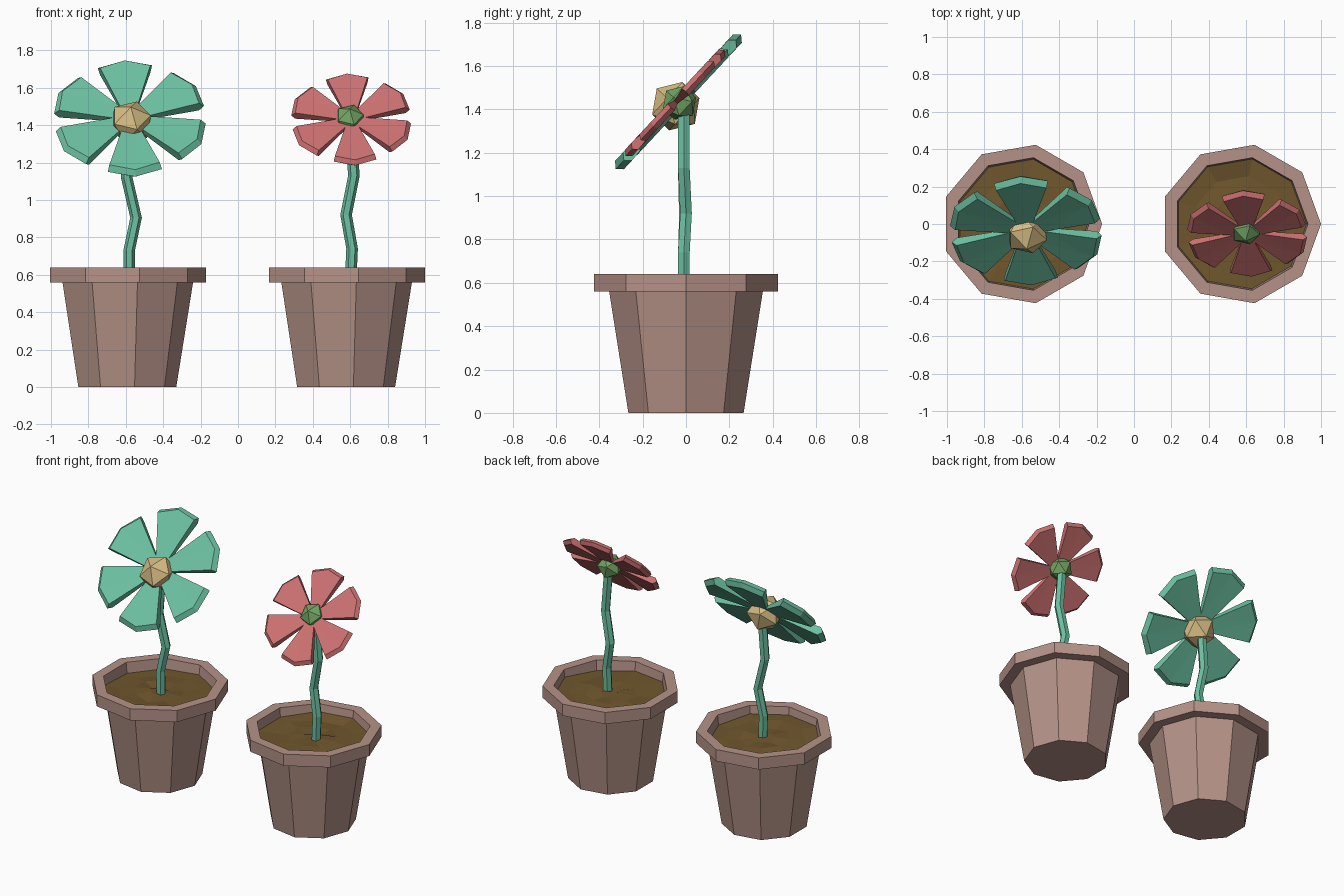
import bpy, bmesh, math, random
from mathutils import Matrix, Vector

random.seed(4)
default = bpy.data.objects.get("Cube")
if default:
    bpy.data.objects.remove(default)


def material(name, colour):
    m = bpy.data.materials.new(name)
    m.use_nodes = True
    m.diffuse_color = (*colour, 1)
    m.node_tree.nodes["Principled BSDF"].inputs["Base Color"].default_value = (*colour, 1)
    return m


CLAY = material("clay", (0.46, 0.29, 0.245))
SOIL = material("soil", (0.16, 0.095, 0.026))
GREEN = material("sea green", (0.15, 0.53, 0.36))
RED = material("coral red", (0.61, 0.165, 0.165))
TAN = material("tan yellow", (0.68, 0.51, 0.23))
LEAF = material("leaf green", (0.17, 0.37, 0.125))


def finish(bm, name, mat):
    mesh = bpy.data.meshes.new(name)
    bm.to_mesh(mesh)
    bm.free()
    mesh.materials.append(mat)
    obj = bpy.data.objects.new(name, mesh)
    bpy.context.collection.objects.link(obj)
    return obj


def loft(bm, rings, sides, cap_start=False, cap_end=False):
    """Join horizontal rings given as (x, y, z, radius)."""
    loops = []
    for x, y, z, r in rings:
        angles = [math.tau * i / sides for i in range(sides)]
        loops.append([bm.verts.new((x + r * math.cos(a), y + r * math.sin(a), z)) for a in angles])
    for low, high in zip(loops, loops[1:]):
        for i in range(sides):
            j = (i + 1) % sides
            bm.faces.new((low[i], low[j], high[j], high[i]))
    if cap_start:
        bm.faces.new(loops[0][::-1])
    if cap_end:
        bm.faces.new(loops[-1])
    return loops


def pot(side, x):
    # Tapered body, overhanging rim and inner lip
    profile = [(0.27, 0), (0.36, 0.56), (0.43, 0.56), (0.43, 0.64), (0.36, 0.64), (0.345, 0.52)]
    bm = bmesh.new()
    loft(bm, [(x, 0, z, r) for r, z in profile], 9, cap_start=True)
    finish(bm, side + "_pot", CLAY)

    # Uneven earth
    bm = bmesh.new()
    loops = loft(bm, [(x, 0, 0.578, r) for r in (0.353, 0.26, 0.16, 0.06)], 9, cap_end=True)
    for loop in loops:
        for v in loop:
            v.co.z += random.uniform(-0.012, 0.014)
    finish(bm, side + "_soil", SOIL)


def stem(side, path):
    bm = bmesh.new()
    loft(bm, [(x, y, z, 0.031) for x, y, z in path], 6, True, True)
    finish(bm, side + "_stem", GREEN)


def add_petal(bm, matrix):
    # Wedge that widens and thickens outwards, with a bevelled three-point tip
    def point(r, w, t):
        return bm.verts.new(matrix @ Vector((r, w, t)))

    def layer(t):
        s = math.copysign(1, t)
        return [point(0.06, 0.04, s * 0.012), point(0.355, 0.135, t), point(0.4, 0, t),
                point(0.355, -0.135, t), point(0.06, -0.04, s * 0.012)]

    front, back = layer(0.028), layer(-0.028)
    edge = [point(0.38, 0.145, 0), point(0.425, 0, 0), point(0.38, -0.145, 0)]
    for f in (front, back):
        bm.faces.new((f[0], f[1], f[2]))
        bm.faces.new((f[0], f[2], f[4]))
        bm.faces.new((f[4], f[2], f[3]))
        for i in (0, 1):
            bm.faces.new((f[i + 1], edge[i], edge[i + 1], f[i + 2]))
    bm.faces.new((front[0], front[1], edge[0], back[1], back[0]))
    bm.faces.new((front[4], front[3], edge[2], back[3], back[4]))
    bm.faces.new((front[0], front[4], back[4], back[0]))


def flower(side, centre, scale, petal_mat, heart, heart_radius, heart_mat):
    place = Matrix.Translation(centre) @ Matrix.Rotation(math.radians(47), 4, "X") @ Matrix.Scale(scale, 4)
    bm = bmesh.new()
    for i in range(6):
        add_petal(bm, place @ Matrix.Rotation(math.radians(94 + 60 * i), 4, "Z"))
    bmesh.ops.recalc_face_normals(bm, faces=bm.faces)
    finish(bm, side + "_petals", petal_mat)

    # Faceted heart
    bm = bmesh.new()
    turn = Matrix.Translation(heart) @ Matrix.Rotation(math.radians(47), 4, "X")
    bmesh.ops.create_icosphere(bm, subdivisions=1, radius=heart_radius, matrix=turn)
    finish(bm, side + "_flower_heart", heart_mat)


# Larger flower on the model's right
pot("right", -0.6)
stem("right", [(-0.58, -0.01, 0.52), (-0.582, -0.01, 0.73), (-0.545, -0.005, 0.905),
               (-0.595, -0.01, 1.12), (-0.573, -0.01, 1.4)])
flower("right", (-0.578, -0.035, 1.435), 1.0, GREEN, (-0.573, -0.047, 1.415), 0.12, TAN)

# Smaller flower on the model's left
pot("left", 0.57)
stem("left", [(0.6, -0.01, 0.52), (0.61, -0.01, 0.74), (0.578, 0, 0.92),
              (0.62, -0.01, 1.13), (0.597, -0.01, 1.41)])
flower("left", (0.605, -0.05, 1.43), 0.79, RED, (0.597, -0.03, 1.43), 0.084, LEAF)
